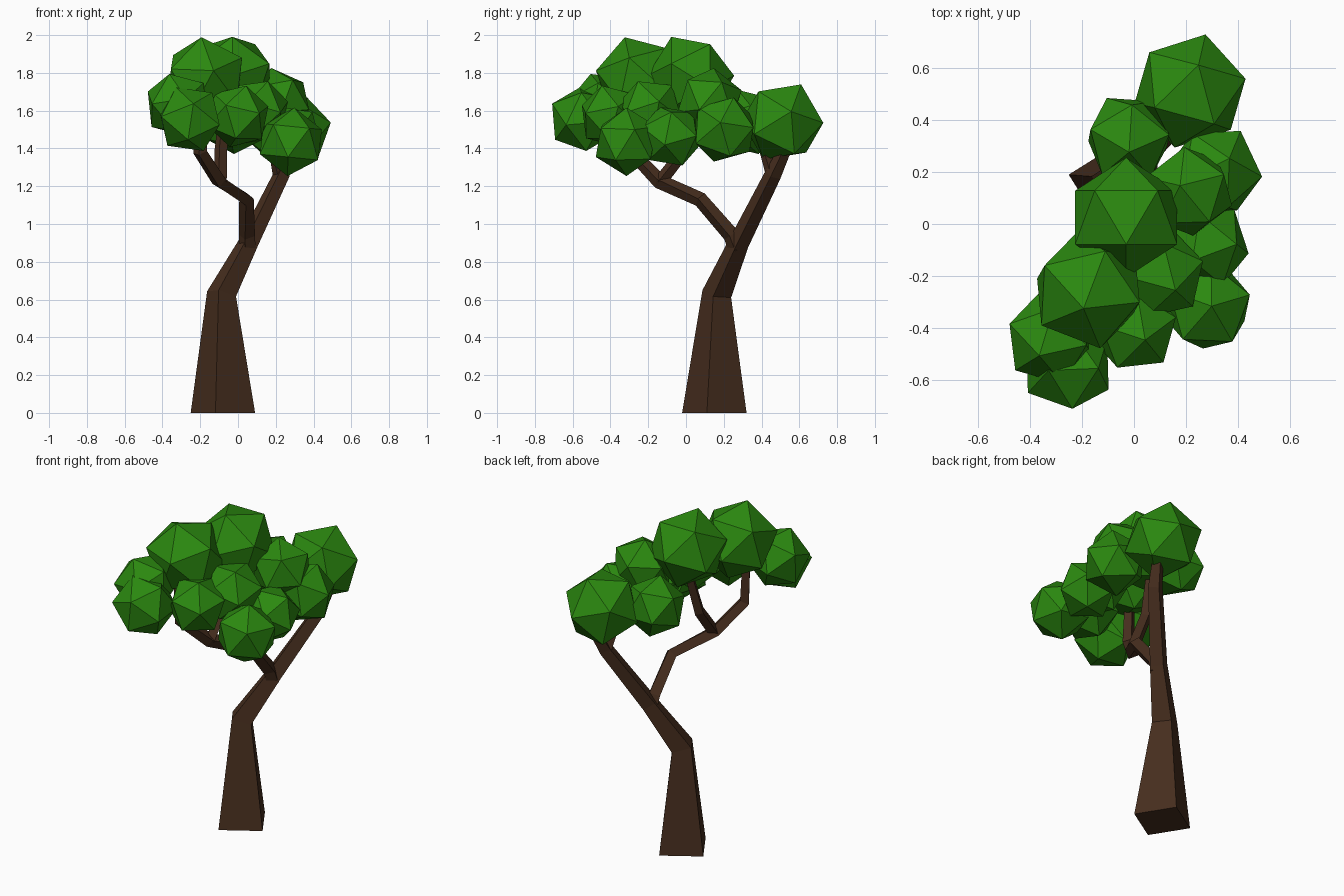
import bpy, bmesh, math, random
from mathutils import Vector, Matrix

if "Cube" in bpy.data.objects:
    bpy.data.objects.remove(bpy.data.objects["Cube"])

random.seed(4)


def material(name, rgb):
    m = bpy.data.materials.new(name)
    m.diffuse_color = (*rgb, 1)
    m.use_nodes = True
    m.node_tree.nodes["Principled BSDF"].inputs["Base Color"].default_value = m.diffuse_color
    return m


bark = material("bark", (0.062, 0.027, 0.013))
green = material("leaf_green", (0.024, 0.25, 0.005))


def finish(name, bm, mat):
    bmesh.ops.recalc_face_normals(bm, faces=bm.faces)
    mesh = bpy.data.meshes.new(name)
    bm.to_mesh(mesh)
    bm.free()
    mesh.materials.append(mat)
    ob = bpy.data.objects.new(name, mesh)
    bpy.context.collection.objects.link(ob)
    return ob


def limb(name, points, radii, start=None):
    """Four-sided tapering tube along a path."""
    bm = bmesh.new()
    pts = [Vector(p) for p in points]
    rings = []
    for i, (p, r) in enumerate(zip(pts, radii)):
        a = (p - pts[i - 1]).normalized() if i else Vector()
        b = (pts[i + 1] - p).normalized() if i < len(pts) - 1 else Vector()
        t = (a + b).normalized()
        if i == 0 and start:
            t = Vector(start)
        # the square section keeps the trunk's twist about z
        q = Vector((0, 0, 1)).rotation_difference(t)
        angles = [math.radians(-13 + 90 * k) for k in range(4)]
        rings.append([bm.verts.new(p + q @ Vector((r * math.cos(u), r * math.sin(u), 0)))
                      for u in angles])
    for lo, hi in zip(rings, rings[1:]):
        for k in range(4):
            bm.faces.new((lo[k], lo[(k + 1) % 4], hi[(k + 1) % 4], hi[k]))
    bm.faces.new(rings[0])
    bm.faces.new(rings[-1])
    return finish(name, bm, bark)


def leaf_clump(name, centre, r, pole=None, side=None):
    """Icosahedron with one vertex towards pole and the next towards side."""
    p = Vector(pole or (random.uniform(-.5, .5), random.uniform(-.5, .5), 1)).normalized()
    n = Vector(side or (random.uniform(-1, 1), random.uniform(-1, 1), 0.1))
    x = -(n - n.dot(p) * p).normalized()
    rot = Matrix((x, p.cross(x), p)).transposed().to_4x4()
    bm = bmesh.new()
    bmesh.ops.create_icosphere(bm, subdivisions=1, radius=r,
                               matrix=Matrix.Translation(centre) @ rot)
    return finish(name, bm, green)


# Trunk leaning into the main bough
limb("trunk", [(-.08, .15, 0), (-.087, .163, .63), (.055, .28, .9), (.23, .46, 1.26),
               (.28, .55, 1.45)], [.175, .08, .055, .045, .03], (0, 0, 1))
limb("bough_twig", [(.22, .46, 1.25), (.18, .4, 1.45)], [.035, .028])

# Side branch with its fork
limb("side_branch", [(.05, .27, .86), (.047, .24, .94), (.045, .075, 1.13), (-.1, -.14, 1.225),
                     (-.2, -.285, 1.38), (-.21, -.29, 1.65)], [.045, .044, .04, .04, .038, .03])
limb("side_twig", [(-.095, -.14, 1.22), (-.09, .0, 1.4), (-.07, .06, 1.62)], [.036, .034, .028])

# Leaf clumps of the crown
clumps = [
    ((.215, .51, 1.54), .225, (.13, .4, .8), (-.07, .21, -.01)),
    ((-.03, .025, 1.785), .23, (0, -.45, .9), (0, .55, .83)),
    ((-.175, -.255, 1.77), .23, (-.08, -.3, .95), (-.85, -.1, .45)),
    ((-.32, -.44, 1.63), .182),
    ((-.255, -.545, 1.555), .184),
    ((0, -.4, 1.57), .174),
    ((.28, -.315, 1.435), .182, (.1, 0, 1), (0, -1, .45)),
    ((.275, -.08, 1.465), .174),
    ((.31, .2, 1.5), .186),
    ((.21, .125, 1.65), .18),
    ((.1, -.19, 1.6), .178),
    ((-.02, .33, 1.54), .178),
]
for i, c in enumerate(clumps):
    leaf_clump(f"leaf_clump_{i + 1}", *c)
